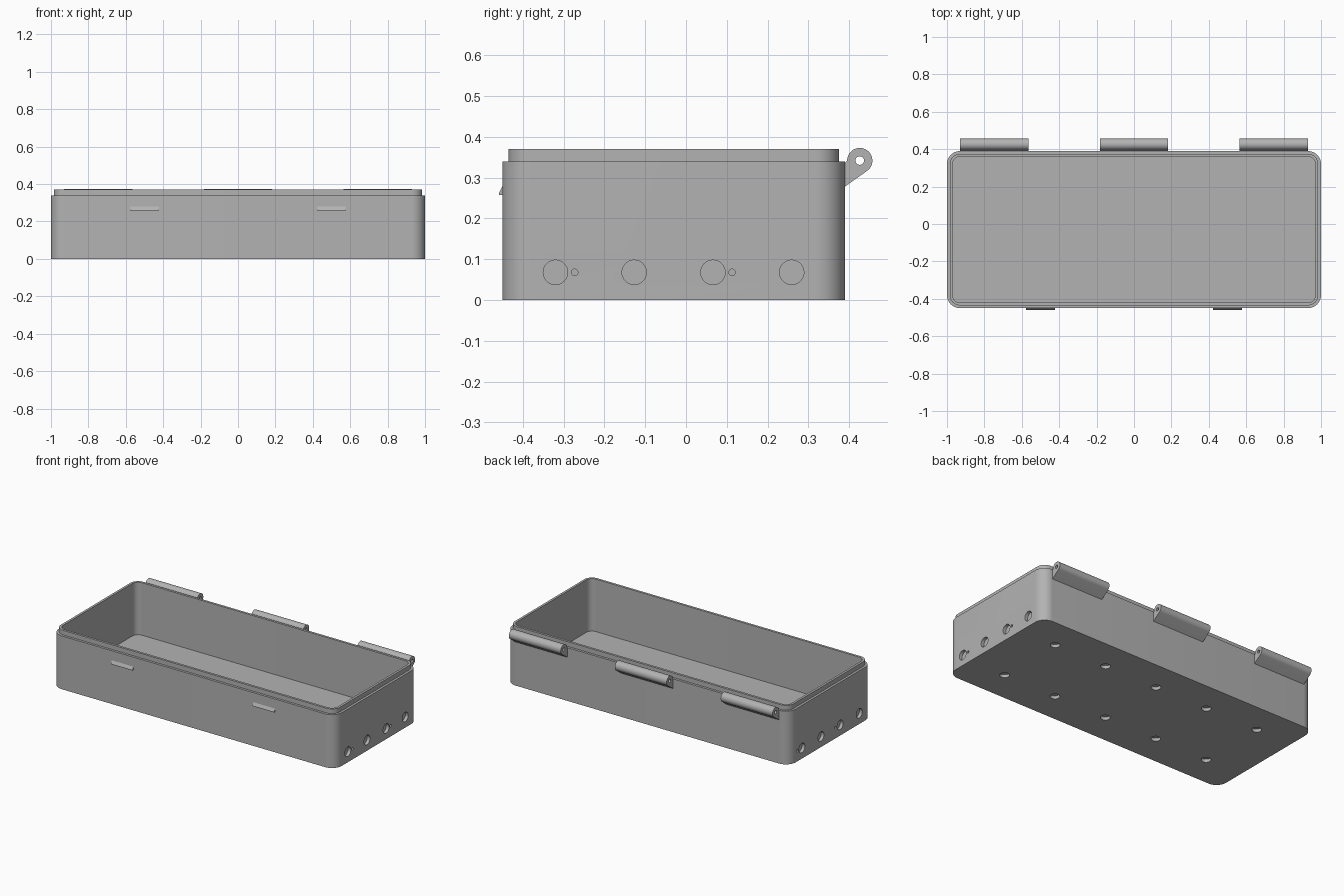
import bpy, bmesh, math
from mathutils import Matrix, Vector

cube = bpy.data.objects.get("Cube")
if cube:
    bpy.data.objects.remove(cube, do_unlink=True)

grey = bpy.data.materials.new("plain_grey")
grey.use_nodes = True
COLOUR = (0.45, 0.45, 0.45, 1)
grey.diffuse_color = COLOUR
grey.node_tree.nodes["Principled BSDF"].inputs["Base Color"].default_value = COLOUR

HALF_X, HALF_Y, MID_Y = 1.0, 0.42, -0.03
RADIUS = 0.07
FLOOR = 0.035


def finish(name, bm):
    bmesh.ops.recalc_face_normals(bm, faces=bm.faces)
    mesh = bpy.data.meshes.new(name)
    bm.to_mesh(mesh)
    bm.free()
    mesh.materials.append(grey)
    obj = bpy.data.objects.new(name, mesh)
    bpy.context.collection.objects.link(obj)
    return obj


def activate(obj):
    bpy.ops.object.select_all(action='DESELECT')
    obj.select_set(True)
    bpy.context.view_layer.objects.active = obj


def smooth(obj):
    activate(obj)
    bpy.ops.object.shade_smooth_by_angle(angle=math.radians(30))


def add_pin(bm, centre, axis, radius, length):
    """Cylinder used for drilling, centred on a point along an axis."""
    turn = Vector((0, 0, 1)).rotation_difference(Vector(axis)).to_matrix().to_4x4()
    bmesh.ops.create_cone(bm, cap_ends=True, segments=32, radius1=radius,
                          radius2=radius, depth=length,
                          matrix=Matrix.Translation(centre) @ turn)


def drill(obj, bm):
    cutter = finish("drill_cutter", bm)
    cutter.hide_render = True
    activate(obj)
    mod = obj.modifiers.new("holes", 'BOOLEAN')
    mod.operation = 'DIFFERENCE'
    mod.solver = 'EXACT'
    mod.object = cutter
    bpy.ops.object.modifier_apply(modifier=mod.name)
    bpy.data.objects.remove(cutter, do_unlink=True)


def rounded_ring(bm, inset, z, steps=10):
    """Loop of vertices along a rounded rectangle."""
    r = RADIUS - inset
    ring = []
    for k, (sx, sy) in enumerate([(1, 1), (-1, 1), (-1, -1), (1, -1)]):
        cx = sx * (HALF_X - RADIUS)
        cy = MID_Y + sy * (HALF_Y - RADIUS)
        for i in range(steps + 1):
            a = (k + i / steps) * math.pi / 2
            ring.append(bm.verts.new((cx + r * math.cos(a), cy + r * math.sin(a), z)))
    return ring


def extrude_x(profile, x0, x1):
    """Prism from a (y, z) outline."""
    bm = bmesh.new()
    face = bm.faces.new([bm.verts.new((x0, y, z)) for y, z in profile])
    out = bmesh.ops.extrude_face_region(bm, geom=[face])
    moved = [v for v in out["geom"] if isinstance(v, bmesh.types.BMVert)]
    bmesh.ops.translate(bm, vec=(x1 - x0, 0, 0), verts=moved)
    return bm


# Tray: outer wall, stepped lip, inner wall and floor
bm = bmesh.new()
steps = [(0, 0), (0, 0.34), (0.015, 0.34), (0.015, 0.37), (0.03, 0.37), (0.03, FLOOR)]
rings = [rounded_ring(bm, inset, z) for inset, z in steps]
for low, high in zip(rings, rings[1:]):
    n = len(low)
    for i in range(n):
        j = (i + 1) % n
        bm.faces.new((low[i], low[j], high[j], high[i]))
bm.faces.new(rings[0])
bm.faces.new(rings[-1])
tray = finish("tray", bm)

# Blind sockets in both ends and under the floor
holes = bmesh.new()
for side in (-1, 1):
    for i in range(4):
        y = -0.32 + 0.193 * i
        add_pin(holes, (side * HALF_X, y, 0.068), (1, 0, 0), 0.03, 0.04)
        if i % 2 == (0 if side > 0 else 1):
            add_pin(holes, (side * HALF_X, y + 0.047, 0.068), (1, 0, 0), 0.008, 0.04)
for i in range(-2, 3):
    for side in (-1, 1):
        add_pin(holes, (0.373 * i, MID_Y + side * 0.223, 0), (0, 0, 1), 0.028, 0.04)
drill(tray, holes)
smooth(tray)

# Hinge knuckles along the back
hy, hz, hr = 0.426, 0.342, 0.031
outline = [(0.388, 0.334), (0.388, 0.277)]
for i in range(25):
    a = math.radians(-55 + 235 * i / 24)
    outline.append((hy + hr * math.cos(a), hz + hr * math.sin(a)))
for name, x in (("right", -0.748), ("middle", 0), ("left", 0.748)):
    hinge = finish(name + "_hinge_knuckle", extrude_x(outline, x - 0.183, x + 0.183))
    bore = bmesh.new()
    add_pin(bore, (x, hy, hz), (1, 0, 0), 0.0105, 0.5)
    drill(hinge, bore)
    smooth(hinge)

# Wedge catches on the front
wedge = [(-0.445, 0.258), (-0.459, 0.258), (-0.459, 0.262), (-0.45, 0.279), (-0.445, 0.279)]
for name, x in (("right", -0.5), ("left", 0.5)):
    finish(name + "_front_catch", extrude_x(wedge, x - 0.077, x + 0.077))
